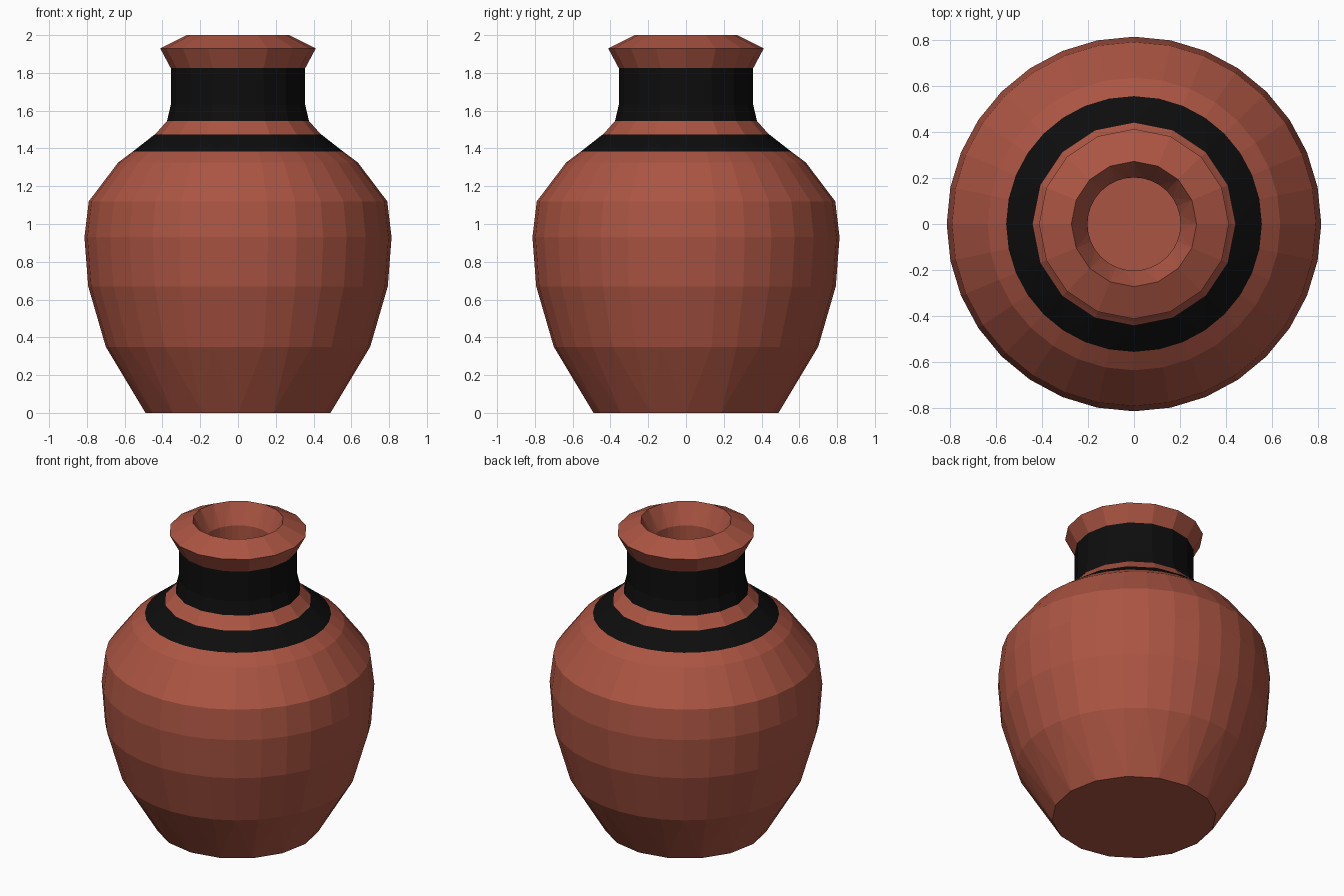
import bpy, bmesh, math

if "Cube" in bpy.data.objects:
    bpy.data.objects.remove(bpy.data.objects["Cube"])


def flat_material(name, rgb):
    m = bpy.data.materials.new(name)
    m.diffuse_color = (*rgb, 1.0)
    m.use_nodes = True
    m.node_tree.nodes["Principled BSDF"].inputs["Base Color"].default_value = m.diffuse_color
    return m


clay = flat_material("red clay", (0.41, 0.09, 0.055))
black = flat_material("black glaze", (0.004, 0.004, 0.004))

# Vase profile: (radius, height, sides), outside from base to rim, then inside down
PROFILE = [
    (0.49, 0.00, 16), (0.70, 0.35, 32), (0.793, 0.67, 32), (0.813, 0.93, 32),
    (0.79, 1.12, 32), (0.635, 1.325, 32), (0.555, 1.385, 32), (0.44, 1.475, 16),
    (0.425, 1.49, 16), (0.376, 1.545, 16), (0.356, 1.63, 16), (0.356, 1.825, 16),
    (0.412, 1.93, 16), (0.272, 2.00, 16),
    (0.202, 1.87, 32), (0.202, 1.60, 32), (0.30, 1.40, 32), (0.54, 1.22, 32),
    (0.66, 1.00, 32), (0.64, 0.70, 32), (0.56, 0.40, 32), (0.41, 0.14, 32),
]
# Height ranges of the painted bands on the outside
BANDS = [(1.385, 1.475), (1.545, 1.825)]

bm = bmesh.new()


def ring(r, z, n):
    return [bm.verts.new((r * math.cos(2 * math.pi * i / n),
                          r * math.sin(2 * math.pi * i / n), z)) for i in range(n)]


def bridge(a, b):
    """Join two rings; a ring may have twice the sides of the other."""
    faces = []
    if len(a) == len(b):
        n = len(a)
        for i in range(n):
            j = (i + 1) % n
            faces.append(bm.faces.new((a[i], a[j], b[j], b[i])))
        return faces
    few, many = (a, b) if len(a) < len(b) else (b, a)
    n = len(few)
    for i in range(n):
        p, q = few[i], few[(i + 1) % n]
        s, t, u = many[2 * i], many[2 * i + 1], many[(2 * i + 2) % (2 * n)]
        for tri in ((p, t, s), (p, q, t), (q, u, t)):
            faces.append(bm.faces.new(tri))
    return faces


# Wall, with the bands coloured by height
rings = [ring(*p) for p in PROFILE]
rim = max(range(len(PROFILE)), key=lambda k: PROFILE[k][1])
for k in range(len(rings) - 1):
    z = (PROFILE[k][1] + PROFILE[k + 1][1]) / 2
    painted = k < rim and any(lo < z < hi for lo, hi in BANDS)
    for f in bridge(rings[k], rings[k + 1]):
        f.material_index = int(painted)

# Underside and inner floor
bm.faces.new(rings[0])
bm.faces.new(rings[-1])
bmesh.ops.recalc_face_normals(bm, faces=bm.faces)

mesh = bpy.data.meshes.new("vase")
bm.to_mesh(mesh)
bm.free()
mesh.materials.append(clay)
mesh.materials.append(black)
vase = bpy.data.objects.new("vase", mesh)
bpy.context.collection.objects.link(vase)
